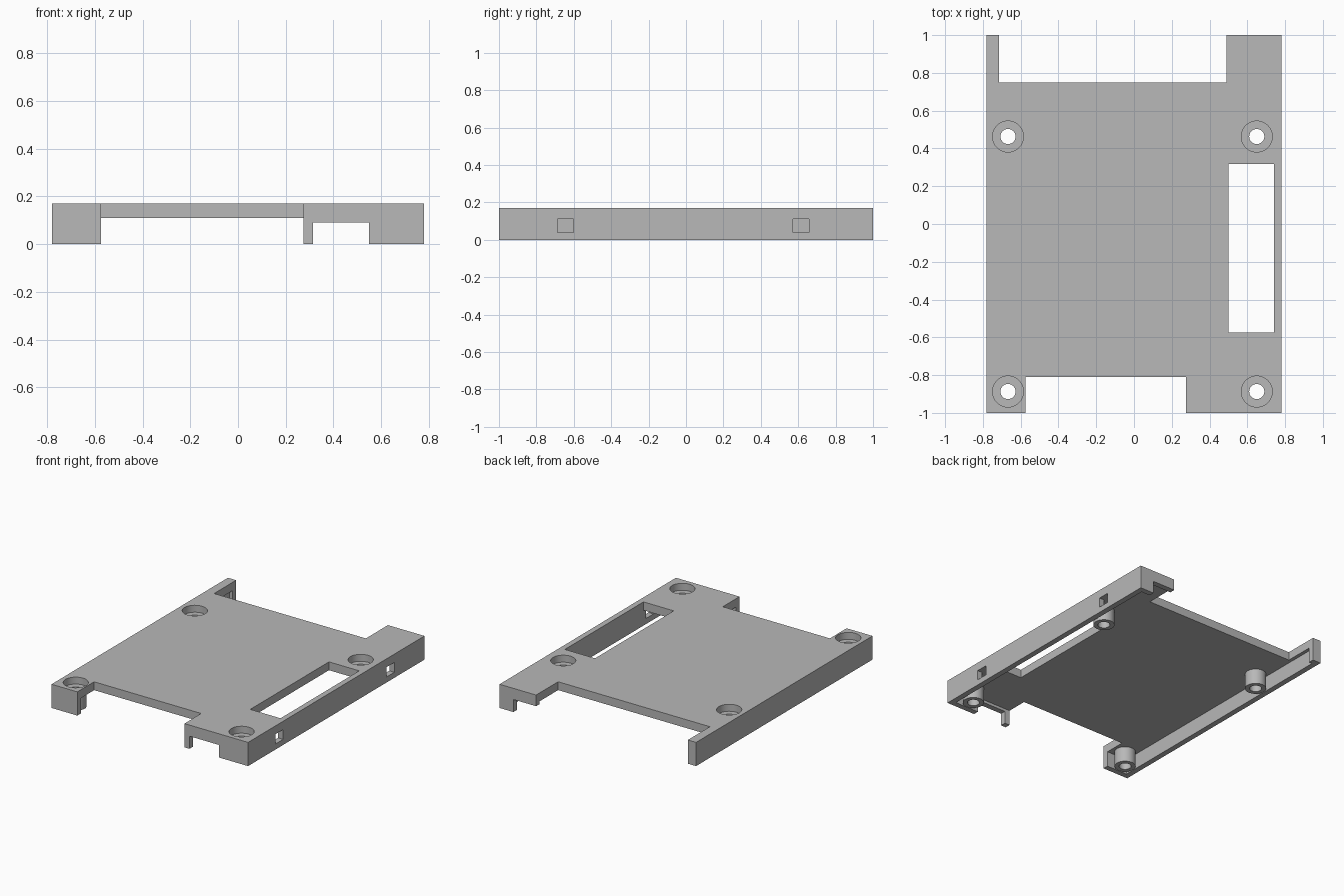
import bpy

cube = bpy.data.objects.get("Cube")
if cube:
    bpy.data.objects.remove(cube, do_unlink=True)

grey = bpy.data.materials.new("plain grey")
grey.use_nodes = True
grey.diffuse_color = (0.48, 0.48, 0.48, 1)
grey.node_tree.nodes["Principled BSDF"].inputs["Base Color"].default_value = grey.diffuse_color

HALF_X, HALF_Y, TOP = 0.78, 1.0, 0.17
WALL, UNDERSIDE, OPENING = 0.04, 0.11, 0.09
OVER = 0.05  # how far cutters reach past the surface


def box(name, x, y, z):
    """Box from (low, high) ranges."""
    bpy.ops.mesh.primitive_cube_add(size=1, location=[sum(r) / 2 for r in (x, y, z)])
    ob = bpy.context.object
    ob.name = name
    ob.scale = [r[1] - r[0] for r in (x, y, z)]
    bpy.ops.object.transform_apply(location=True, rotation=False, scale=True)
    ob.data.materials.append(grey)
    return ob


def tube(name, x, y, radius, z):
    bpy.ops.mesh.primitive_cylinder_add(vertices=48, radius=radius, depth=z[1] - z[0],
                                        location=(x, y, sum(z) / 2))
    ob = bpy.context.object
    ob.name = name
    bpy.ops.object.transform_apply(location=True, rotation=False, scale=True)
    ob.data.materials.append(grey)
    return ob


def combine(body, tool, operation):
    """Apply a boolean and drop the tool."""
    bpy.context.view_layer.objects.active = body
    mod = body.modifiers.new(operation, "BOOLEAN")
    mod.operation, mod.solver, mod.object = operation, "EXACT", tool
    bpy.ops.object.modifier_apply(modifier=mod.name)
    bpy.data.objects.remove(tool, do_unlink=True)


def cut(name, x, y, z=(-OVER, TOP + OVER)):
    combine(tray, box(name, x, y, z), "DIFFERENCE")


# Tray: solid block hollowed from below
tray = box("mounting_tray", (-HALF_X, HALF_X), (-HALF_Y, HALF_Y), (0, TOP))
cut("hollow", (WALL - HALF_X, HALF_X - WALL), (WALL - HALF_Y, HALF_Y - WALL), (-OVER, UNDERSIDE))

# Front and back notches, and the long slot
cut("front_notch", (-0.575, 0.275), (-HALF_Y - OVER, -0.81))
cut("back_notch", (-0.715, 0.49), (0.75, HALF_Y + OVER))
cut("slot", (0.5, HALF_X - WALL), (-0.575, 0.317))

# Low openings in the end walls
cut("front_opening", (0.315, 0.55), (-HALF_Y - OVER, 0.02 - HALF_Y + WALL), (-OVER, OPENING))
cut("back_opening", (0.45, 0.67), (HALF_Y - WALL - 0.02, HALF_Y + OVER), (-OVER, OPENING))

# Small windows through the side wall
for y in (-0.645, 0.615):
    cut("window", (HALF_X - WALL - 0.02, HALF_X + OVER), (y - 0.043, y + 0.043), (0.04, 0.11))

# Screw posts with a bore and a wide recess on top
for x in (-0.667, 0.65):
    for y in (-0.887, 0.463):
        combine(tray, tube("post", x, y, 0.07, (0, UNDERSIDE + 0.01)), "UNION")
        combine(tray, tube("bore", x, y, 0.04, (-OVER, TOP + OVER)), "DIFFERENCE")
        combine(tray, tube("recess", x, y, 0.082, (TOP - 0.05, TOP + OVER)), "DIFFERENCE")

# Shading
bpy.ops.object.select_all(action="DESELECT")
tray.select_set(True)
bpy.context.view_layer.objects.active = tray
bpy.ops.object.shade_smooth_by_angle()
